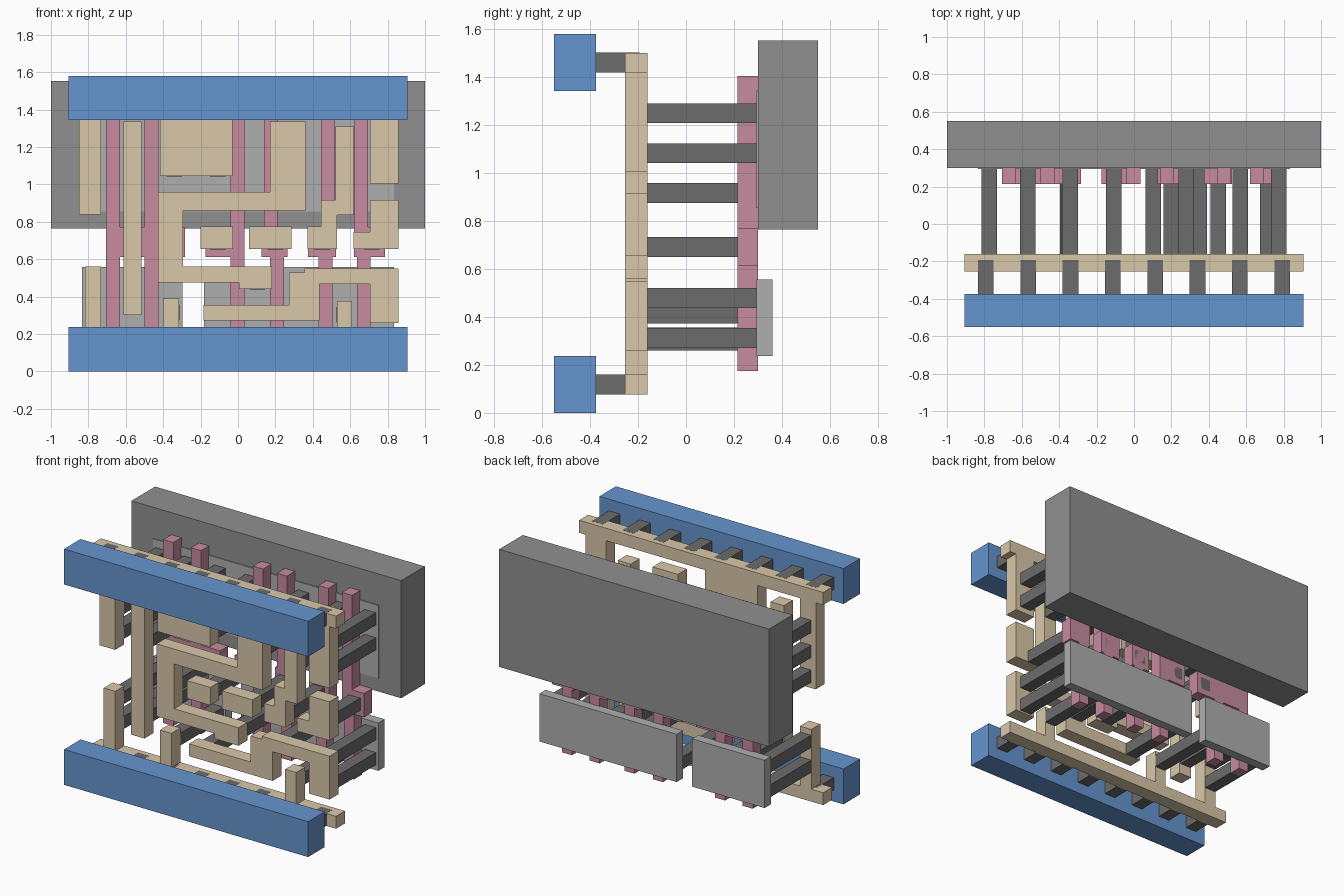
import bpy, bmesh


def material(name, rgb):
    m = bpy.data.materials.new(name)
    m.diffuse_color = (*rgb, 1)
    return m


BLUE = material("blue", (0.13, 0.30, 0.62))
TAN = material("tan", (0.70, 0.58, 0.40))
PINK = material("pink", (0.57, 0.26, 0.35))
DARK = material("dark_grey", (0.15, 0.15, 0.15))
MID = material("mid_grey", (0.28, 0.28, 0.28))
LIGHT = material("light_grey", (0.43, 0.43, 0.43))


def rect(x0, x1, z0, z1):
    return [(x0, z0), (x1, z0), (x1, z1), (x0, z1)]


def plate(name, outlines, y0, y1, mat):
    """Extrude flat x-z outlines from y0 to y1 into one object."""
    bm = bmesh.new()
    for pts in outlines:
        face = bm.faces.new([bm.verts.new((x, y0, z)) for x, z in pts])
        out = bmesh.ops.extrude_face_region(bm, geom=[face])
        moved = [v for v in out["geom"] if isinstance(v, bmesh.types.BMVert)]
        bmesh.ops.translate(bm, verts=moved, vec=(0, y1 - y0, 0))
    bmesh.ops.recalc_face_normals(bm, faces=bm.faces)
    me = bpy.data.meshes.new(name)
    bm.to_mesh(me)
    bm.free()
    me.materials.append(mat)
    ob = bpy.data.objects.new(name, me)
    bpy.context.collection.objects.link(ob)
    return ob


def square(x, z, h=0.0415):
    return rect(x - h, x + h, z - h, z + h)


LI = (-0.255, -0.16)      # wiring layer
GATE = (0.215, 0.30)      # gate layer
DIFF = (0.294, 0.36)      # diffusion layer

# Back well slab and the diffusion plates
plate("well", [rect(-1, 1, 0.765, 1.553)], 0.30, 0.55, MID)
plate("upper_diffusion", [rect(-0.835, 0.835, 0.855, 1.345)], *DIFF, LIGHT)
plate("lower_diffusion_left", [rect(-0.835, -0.297, 0.237, 0.557)], *DIFF, LIGHT)
plate("lower_diffusion_right", [rect(-0.183, 0.835, 0.237, 0.557)], *DIFF, LIGHT)

# Front power rails
plate("bottom_rail", [rect(-0.905, 0.905, 0, 0.237)], -0.55, -0.375, BLUE)
plate("top_rail", [rect(-0.905, 0.905, 1.343, 1.58)], -0.55, -0.375, BLUE)

# Rail contacts
for name, z in (("bottom_rail_contacts", 0.119), ("top_rail_contacts", 1.461)):
    plate(name, [square((i - 3.5) * 0.2263, z) for i in range(8)], -0.375, -0.193, DARK)

# Pink gates: twin gate joined by a bar, then strips with a pad halfway up
B, T, P0, P1 = 0.175, 1.405, 0.612, 0.772
plate("twin_gate", [[
    (-0.705, B), (-0.63, B), (-0.63, P0), (-0.5, P0), (-0.5, B), (-0.425, B),
    (-0.425, P0), (-0.283, P0), (-0.283, P1), (-0.425, P1), (-0.425, T),
    (-0.5, T), (-0.5, P1), (-0.63, P1), (-0.63, T), (-0.705, T)]], *GATE, PINK)


def padded_gate(name, low, pad, high, w=0.074):
    a, b = pad
    plate(name, [[(low, B), (low + w, B), (low + w, P0), (b, P0), (b, P1),
                  (high + w, P1), (high + w, T), (high, T), (high, P1),
                  (a, P1), (a, P0), (low, P0)]], *GATE, PINK)


padded_gate("gate_1", -0.039, (-0.175, 0.0351), -0.039)
padded_gate("gate_2", 0.172, (0.125, 0.265), 0.138)
padded_gate("gate_3", 0.430, (0.375, 0.5245), 0.445)
padded_gate("gate_4", 0.635, (0.619, 0.785), 0.62)

# Tan wiring: rail strips with their branches
r0, r1 = 0.077, 0.16
plate("bottom_wire", [[
    (-0.905, r0), (0.905, r0), (0.905, r1), (0.61, r1), (0.61, 0.375), (0.528, 0.375),
    (0.528, r1), (-0.315, r1), (-0.315, 0.39), (-0.4, 0.39), (-0.4, r1), (-0.732, r1),
    (-0.732, 0.56), (-0.817, 0.56), (-0.817, r1), (-0.905, r1)]], *LI, TAN)
t0, t1 = 1.418, 1.502
plate("top_wire", [[
    (-0.905, t1), (-0.905, t0), (-0.85, t0), (-0.85, 0.838), (-0.732, 0.838),
    (-0.732, t0), (-0.418, t0), (-0.418, 1.045), (-0.03, 1.045), (-0.03, t0),
    (0.705, t0), (0.705, 1.005), (0.857, 1.005), (0.857, t0), (0.905, t0),
    (0.905, t1)]], *LI, TAN)

# Tan wiring: free pieces
plate("straight_wire", [rect(-0.613, -0.515, 0.302, 1.335)], *LI, TAN)
plate("hooked_wire", [[
    (-0.427, 0.475), (0.005, 0.475), (0.005, 0.44), (0.182, 0.44), (0.182, 0.56),
    (-0.295, 0.56), (-0.295, 0.86), (0.36, 0.86), (0.36, 1.335), (0.172, 1.335),
    (0.172, 0.96), (-0.427, 0.96)]], *LI, TAN)
plate("pad_wire_1", [rect(-0.2, -0.027, 0.655, 0.775)], *LI, TAN)
plate("pad_wire_2", [rect(0.06, 0.285, 0.655, 0.775)], *LI, TAN)
plate("stepped_wire", [[
    (0.372, 0.655), (0.53, 0.655), (0.53, 0.835), (0.617, 0.835), (0.617, 1.31),
    (0.522, 1.31), (0.522, 0.915), (0.445, 0.915), (0.445, 0.775), (0.372, 0.775)]],
    *LI, TAN)
plate("corner_wire", [[
    (0.617, 0.655), (0.857, 0.655), (0.857, 0.915), (0.705, 0.915),
    (0.705, 0.745), (0.617, 0.745)]], *LI, TAN)
plate("zigzag_wire", [[
    (-0.185, 0.272), (0.435, 0.272), (0.435, 0.467), (0.705, 0.467), (0.705, 0.26),
    (0.857, 0.26), (0.857, 0.55), (0.355, 0.55), (0.355, 0.53), (0.272, 0.53),
    (0.272, 0.355), (-0.185, 0.355)]], *LI, TAN)

# Long contacts from the wiring to the diffusion and gates
upper = {-0.775: (0.917, 1.083, 1.25), -0.567: (0.917, 1.083, 1.25),
         -0.34: (1.083, 1.25), -0.108: (1.083, 1.25), 0.28: (1.083, 1.25),
         0.568: (1.083, 1.25), 0.775: (1.083, 1.25)}
lower = {-0.775: (0.313, 0.48), -0.567: (0.415,), -0.355: (0.315,), -0.108: (0.313,),
         0.102: (0.48,), 0.35: (0.415,), 0.568: (0.302,), 0.775: (0.313, 0.48)}
for name, table in (("upper_contacts", upper), ("lower_contacts", lower)):
    plate(name, [square(x, z) for x, zs in table.items() for z in zs], -0.16, 0.295, DARK)
plate("gate_contacts", [square(x, 0.692) for x in (-0.345, -0.108, 0.2, 0.45, 0.715)],
      -0.16, 0.3, DARK)
